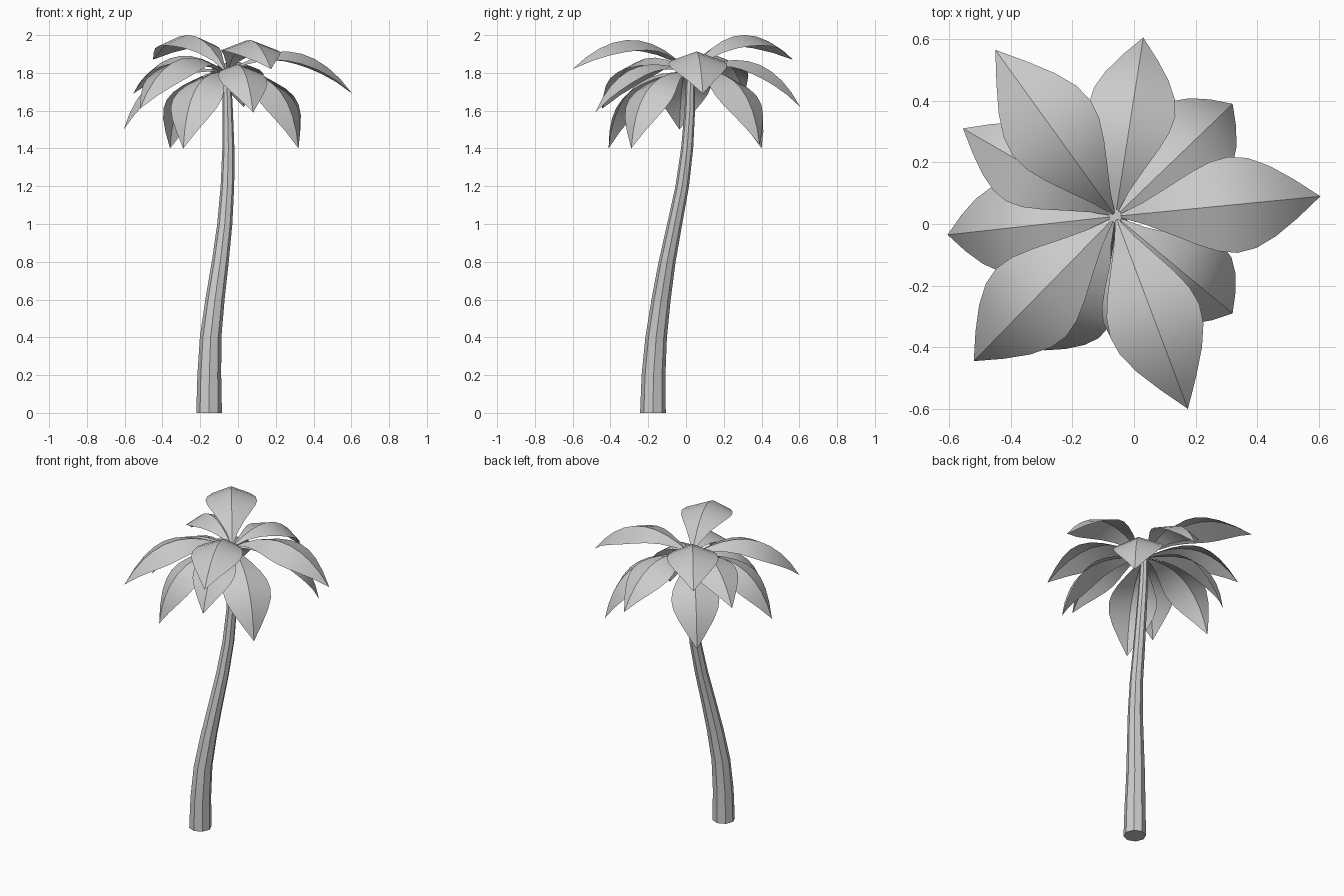
import bpy, math
from mathutils import Vector

if "Cube" in bpy.data.objects:
    bpy.data.objects.remove(bpy.data.objects["Cube"])

CROWN = Vector((-0.06, 0.025, 1.80))


def add_mesh(name, verts, faces):
    mesh = bpy.data.meshes.new(name)
    mesh.from_pydata(verts, [], faces)
    obj = bpy.data.objects.new(name, mesh)
    bpy.context.collection.objects.link(obj)
    bpy.ops.object.select_all(action='DESELECT')
    obj.select_set(True)
    bpy.context.view_layer.objects.active = obj
    return obj


# Trunk: tapered octagon swept along a gentle S-bend (x, y, z, radius)
SIDES = 8
path = [(-0.153, -0.175, 0.0, 0.068), (-0.152, -0.172, 0.2, 0.063),
        (-0.145, -0.158, 0.4, 0.057), (-0.122, -0.132, 0.6, 0.051),
        (-0.094, -0.10, 0.8, 0.045), (-0.07, -0.06, 1.0, 0.040),
        (-0.056, -0.02, 1.2, 0.036), (-0.051, 0.006, 1.4, 0.032),
        (-0.055, 0.02, 1.6, 0.028), (-0.06, 0.025, 1.81, 0.022)]
verts, faces = [], []
for x, y, z, r in path:
    for i in range(SIDES):
        a = math.tau * i / SIDES
        verts.append((x + r * math.cos(a), y + r * math.sin(a), z))
for k in range(len(path) - 1):
    for i in range(SIDES):
        j = (i + 1) % SIDES
        a, b = k * SIDES, (k + 1) * SIDES
        faces.append((a + i, a + j, b + j, b + i))
faces.append(tuple(reversed(range(SIDES))))
faces.append(tuple(range(len(verts) - SIDES, len(verts))))
add_mesh("trunk", verts, faces)
bpy.ops.object.shade_smooth_by_angle(angle=math.radians(30))


# Frond: arched leaf with a folded midrib, from the crown to its tip
def frond(name, tip, segs=9):
    chord = Vector(tip) - CROWN
    size = chord.length / 0.67
    side = Vector((-chord.y, chord.x, 0)).normalized()
    up = chord.cross(side).normalized()
    verts, faces = [], []
    for k in range(segs + 1):
        t = k / segs
        mid = CROWN + chord * t + up * (0.165 * size * 4 * t * (1 - t))
        tangent = chord + up * (0.66 * size * (1 - 2 * t))
        normal = tangent.cross(side).normalized()
        w = 0.155 * size * max(0, math.sin(math.pi * t ** 1.2))
        low = mid - normal * w * 0.36
        verts += [low + side * w, mid, low - side * w]
    for k in range(segs):
        a, b = 3 * k, 3 * k + 3
        for h in (0, 1):
            if k == 0:
                faces.append((1, b + h + 1, b + h))
            elif k == segs - 1:
                faces.append((a + h, a + h + 1, b + 1))
            else:
                faces.append((a + h, a + h + 1, b + h + 1, b + h))
    # drop the unused side points at the base and the tip
    keep = sorted({i for f in faces for i in f})
    new = {old: i for i, old in enumerate(keep)}
    add_mesh(name, [verts[i] for i in keep],
             [tuple(new[i] for i in f) for f in faces])
    bpy.ops.object.shade_smooth_by_angle(angle=math.radians(25))


tips = [(0.605, 0.09, 1.69), (0.32, 0.39, 1.42), (0.03, 0.605, 1.62),
        (-0.45, 0.565, 1.87), (-0.36, 0.40, 1.40), (-0.555, 0.31, 1.69),
        (-0.605, -0.035, 1.50), (-0.52, -0.445, 1.61), (-0.29, -0.41, 1.40),
        (0.08, -0.48, 1.59), (0.175, -0.60, 1.82), (0.32, -0.29, 1.40)]
for n, tip in enumerate(tips, 1):
    frond(f"frond_{n}", tip)
